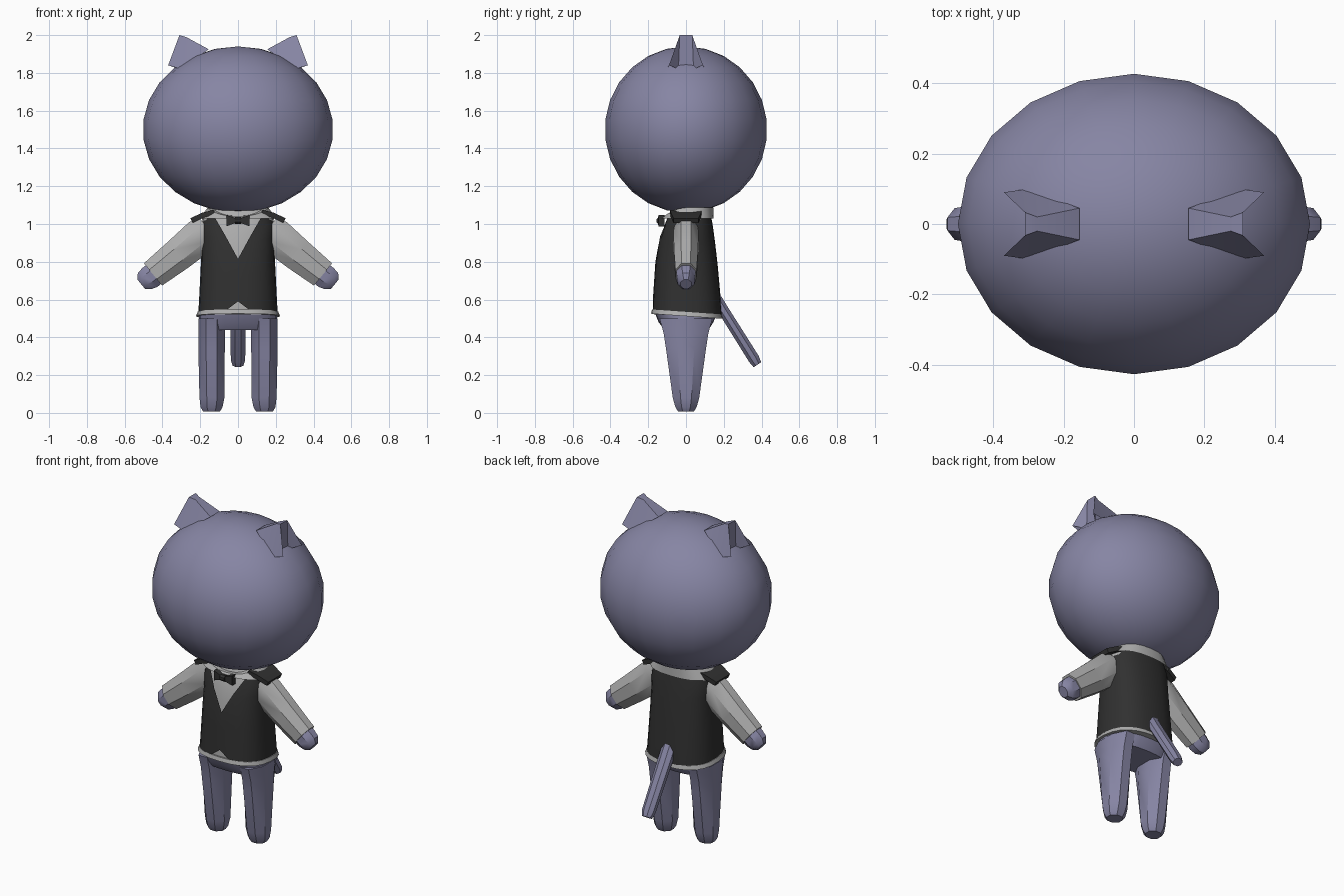
import bpy, bmesh, math
from mathutils import Vector

if "Cube" in bpy.data.objects:
    bpy.data.objects.remove(bpy.data.objects["Cube"])


def material(name, rgb):
    m = bpy.data.materials.new(name)
    m.diffuse_color = (*rgb, 1)
    m.use_nodes = True
    m.node_tree.nodes["Principled BSDF"].inputs["Base Color"].default_value = m.diffuse_color
    return m


FUR = material("fur", (0.24, 0.235, 0.37))
DARK = material("dark_cloth", (0.03, 0.03, 0.03))
SHIRT = material("shirt_cloth", (0.42, 0.42, 0.42))


def make(name, verts, faces, mat, angle=35):
    me = bpy.data.meshes.new(name)
    me.from_pydata([tuple(v) for v in verts], [], faces)
    bm = bmesh.new()
    bm.from_mesh(me)
    bmesh.ops.recalc_face_normals(bm, faces=bm.faces)
    bm.to_mesh(me)
    bm.free()
    ob = bpy.data.objects.new(name, me)
    bpy.context.collection.objects.link(ob)
    me.materials.append(mat)
    bpy.ops.object.select_all(action='DESELECT')
    ob.select_set(True)
    bpy.context.view_layer.objects.active = ob
    bpy.ops.object.shade_smooth_by_angle(angle=math.radians(angle))
    return ob


def loft(name, rings, mat, caps=True, angle=35):
    n = len(rings[0])
    faces = [(i * n + j, i * n + (j + 1) % n, (i + 1) * n + (j + 1) % n, (i + 1) * n + j)
             for i in range(len(rings) - 1) for j in range(n)]
    if caps:
        faces += [tuple(range(n)), tuple(range((len(rings) - 1) * n, len(rings) * n))]
    return make(name, [p for r in rings for p in r], faces, mat, angle)


def ring(c, u, v, n=8):
    # flat-sided polygon around c, with half-extents u and v
    c, u, v, k = Vector(c), Vector(u), Vector(v), 1 / math.cos(math.pi / n)
    return [c + k * (u * math.cos(a) + v * math.sin(a))
            for a in [2 * math.pi * (i + 0.5) / n for i in range(n)]]


# Torso profile: height, half width, front depth, back depth
PROFILE = [(.50, .212, .180, .192), (.56, .208, .178, .188), (.80, .196, .162, .166),
           (.95, .192, .138, .148), (1.03, .200, .110, .136), (1.08, .150, .085, .125)]
N = 24


def section(hx, yf, yb, z, i, inset=0.0, p=0.8, tilt=0.0):
    a = 2 * math.pi * i / N                       # 0 is the front centre
    s, c = math.sin(a), math.cos(a)
    x = math.copysign(abs(s) ** p, s) * (hx - inset)
    y = -math.copysign(abs(c) ** p, c) * ((yf if c > 0 else yb) - inset)
    return Vector((x, y, z - tilt * y))


def torso(z, i, inset=0.0):
    for a, b in zip(PROFILE, PROFILE[1:]):
        if z <= b[0] or b is PROFILE[-1]:
            t = (z - a[0]) / (b[0] - a[0])
            hx, yf, yb = [a[k] + (b[k] - a[k]) * t for k in (1, 2, 3)]
            return section(hx, yf, yb, z, i, inset)


# Head: an odd ring count leaves a flat band round the middle
bpy.ops.mesh.primitive_uv_sphere_add(segments=20, ring_count=13, location=(0, 0, 1.5))
head = bpy.context.object
head.name = "head"
head.scale = (.504, .43, .44)
head.data.materials.append(FUR)
bpy.ops.object.shade_smooth_by_angle(angle=math.radians(40))

# Neck
loft("neck", [ring((0, 0.01, z), (.1, 0, 0), (0, .085, 0)) for z in (.98, 1.12)], FUR)

# Shirt body under the vest
loft("shirt", [[torso(z, i, .01) for i in range(N)]
               for z in (.52, .56, .68, .80, .88, .95, 1.03, 1.08)], SHIRT)

# Shirt hem showing below the vest
loft("shirt_hem", [[section(hx, yf, yb, z, i, tilt=.07) for i in range(N)]
                   for hx, yf, yb, z in [(.222, .186, .196, .512), (.214, .180, .19, .535)]], SHIRT)

# Vest: each column has its own top and bottom, giving the neckline and front notch
cols = []
for i in range(N):
    k = min(i, N - i)
    top = [.815, .935, 1.02][k] if k < 3 else 1.055
    base = torso(.53, i)
    bottom = .59 if k == 0 else .525 - .07 * base.y
    cols.append([torso(bottom + (top - bottom) * r / 8, i) for r in range(9)])
loft("vest", [[c[r] for c in cols] for r in range(9)], DARK, caps=False)

# Collar: flared fold, dipping at the front
collar = []
for hx, yf, yb, z, dip in [(.205, .13, .145, 1.03, .0), (.16, .115, .145, 1.087, .045),
                           (.12, .09, .11, 1.087, .045), (.1, .08, .09, 1.04, 0)]:
    collar.append([section(hx, yf, yb, z - dip * max(0, math.cos(2 * math.pi * i / N)) ** 1.5, i)
                   for i in range(N)])
loft("collar", collar, SHIRT, caps=False)

# Bow tie
loft("bow_tie", [ring((x, -.135 + abs(x) * .1, 1.018), (0, .016, 0), (0, 0, h), 4)
                 for x, h in [(-.062, .03), (-.015, .014), (.015, .014), (.062, .03)]], DARK)
loft("bow_knot", [ring((x, -.138, 1.018), (0, .018, 0), (0, 0, .019)) for x in (-.016, .016)], DARK)

# Hips
loft("hips", [[section(hx, yf, yb, z, i) for i in range(N)]
              for hx, yf, yb, z in [(.205, .165, .165, .53), (.208, .145, .145, .48),
                                    (.205, .115, .12, .44)]], FUR)

# Tail
tail = [(.15, .62, .03, .04), (.20, .54, .029, .042), (.36, .285, .03, .038), (.378, .255, .024, .028)]
loft("tail", [ring((0, y, z), (w, 0, 0), (0, .83 * h, .55 * h)) for y, z, h, w in tail], FUR)


def limb(name, s, pts, mat):
    # arm parts lofted along the sloping arm axis: x, z, half thickness, half depth
    loft(name, [ring((s * x, 0, z), (s * .63 * h, 0, .777 * h), (0, d, 0))
                for x, z, h, d in pts], mat)


for s, side in ((1, "left"), (-1, "right")):
    # Legs
    legs = [(.5, .14, .07, .14), (.42, .14, .07, .118), (.34, .14, .07, .106), (.08, .138, .066, .07),
            (.03, .14, .058, .056), (.008, .14, .045, .042)]
    loft(side + "_leg", [ring((s * x, 0, z), (rx, 0, 0), (0, ry, 0)) for z, x, rx, ry in legs], FUR)

    # Sleeves and hands
    limb(side + "_sleeve", s, [(.15, .965, .088, .06), (.2, .935, .095, .066), (.32, .835, .087, .064),
                               (.45, .733, .076, .056)], SHIRT)
    limb(side + "_hand", s, [(.43, .748, .062, .05), (.465, .718, .064, .05), (.495, .698, .056, .045),
                             (.513, .682, .032, .028)], FUR)

    # Vest shoulder cap over the sleeve
    cap = [(.13, 1.075, .085), (.19, 1.06, .08), (.252, 1.03, .066)]
    loft(side + "_shoulder_cap",
         [[(s * x, -d, z), (s * x, d, z), (s * (x - .012), d, z - .025), (s * (x - .012), -d, z - .025)]
          for x, z, d in cap], DARK)

    # Ears: wedge with a recessed outer side
    half = [(.155, .045, 1.925), (.3, .1, 1.82), (.37, .09, 1.84),
            (.275, .02, 1.99), (.31, .033, 2.0), (.31, .04, 1.82)]
    ear = [(s * x, q * y, z) for q in (1, -1) for x, y, z in half]
    faces = [(0, 6, 9, 3), (3, 9, 10, 4), (4, 10, 11, 5)]
    for o in (0, 6):
        faces += [(o, o + 3, o + 1), (o + 3, o + 4, o + 2, o + 1), (o + 4, o + 5, o + 2)]
    make(side + "_ear", ear, faces, FUR, 20)
